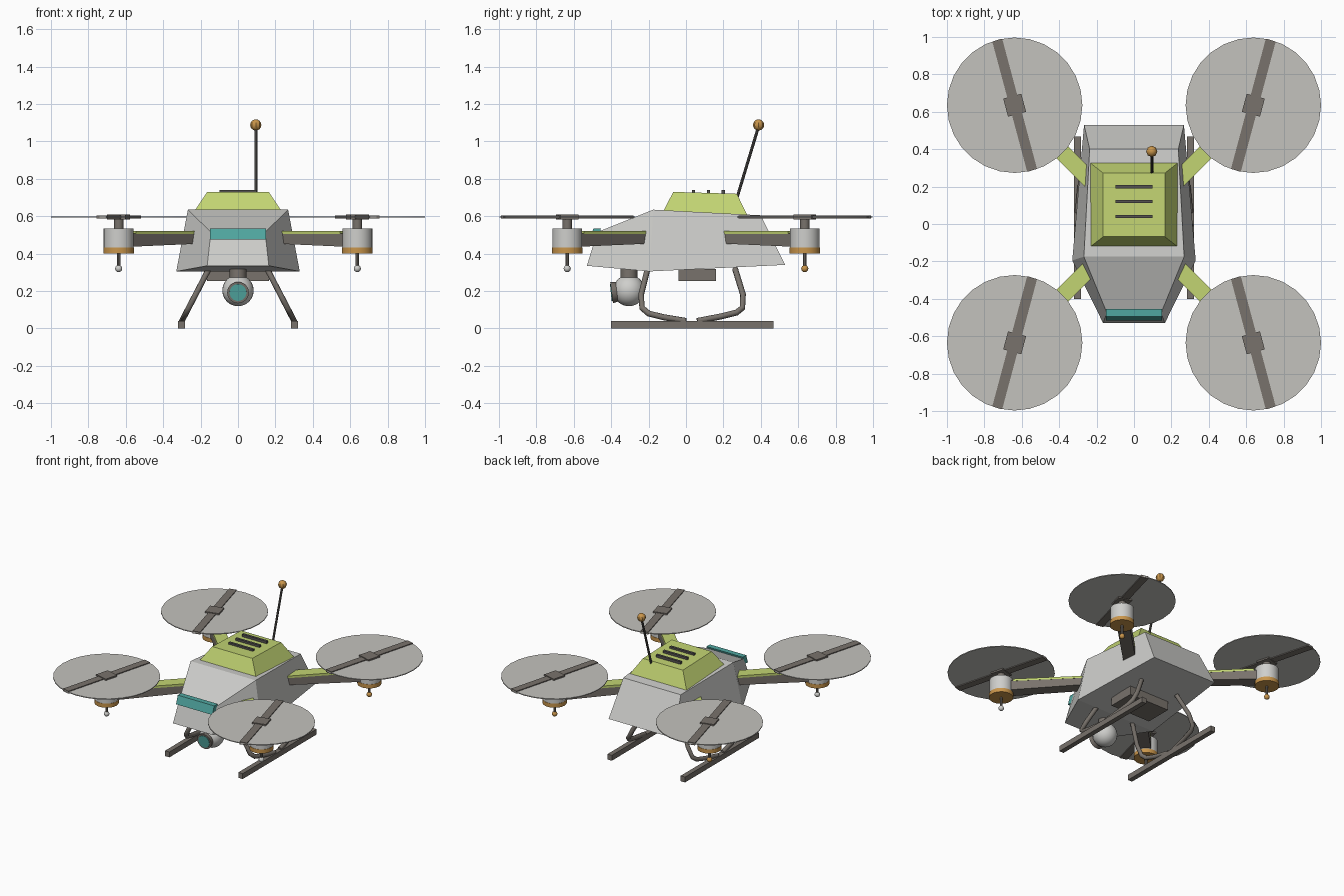
import bpy, bmesh, math
from mathutils import Vector, Matrix

if "Cube" in bpy.data.objects:
    bpy.data.objects.remove(bpy.data.objects["Cube"])


def material(name, rgb):
    m = bpy.data.materials.new(name)
    m.diffuse_color = (*rgb, 1)
    m.use_nodes = True
    m.node_tree.nodes["Principled BSDF"].inputs["Base Color"].default_value = m.diffuse_color
    return m


GREY = material("light grey", (0.62, 0.62, 0.60))
DISC = material("rotor grey", (0.55, 0.54, 0.51))
DARK = material("warm dark grey", (0.19, 0.17, 0.15))
BLACK = material("charcoal", (0.09, 0.085, 0.08))
LIME = material("lime", (0.54, 0.66, 0.17))
TEAL = material("teal", (0.08, 0.38, 0.35))
ORANGE = material("orange", (0.58, 0.30, 0.07))


def finish(name, bm, mat, smooth=False):
    bmesh.ops.recalc_face_normals(bm, faces=bm.faces)
    me = bpy.data.meshes.new(name)
    bm.to_mesh(me)
    bm.free()
    me.materials.append(mat)
    ob = bpy.data.objects.new(name, me)
    bpy.context.collection.objects.link(ob)
    if smooth:
        bpy.ops.object.select_all(action='DESELECT')
        ob.select_set(True)
        bpy.context.view_layer.objects.active = ob
        bpy.ops.object.shade_smooth_by_angle(angle=math.radians(35))
    return ob


def box(name, centre, size, mat, angle=0):
    bm = bmesh.new()
    bmesh.ops.create_cube(bm, size=1, matrix=Matrix.Translation(centre)
                          @ Matrix.Rotation(angle, 4, 'Z') @ Matrix.Diagonal((*size, 1)))
    return finish(name, bm, mat)


def rod(name, a, b, r, mat, sides=24, r2=None):
    a, b = Vector(a), Vector(b)
    bm = bmesh.new()
    m = Matrix.Translation((a + b) / 2) @ (b - a).to_track_quat('Z', 'Y').to_matrix().to_4x4()
    bmesh.ops.create_cone(bm, cap_ends=True, segments=sides, radius1=r,
                          radius2=r if r2 is None else r2, depth=(b - a).length, matrix=m)
    return finish(name, bm, mat, True)


def ball(name, c, r, mat, seg=20, rings=12):
    bm = bmesh.new()
    bmesh.ops.create_uvsphere(bm, u_segments=seg, v_segments=rings, radius=r,
                              matrix=Matrix.Translation(c))
    return finish(name, bm, mat, True)


def loft(name, sections, mat):
    """Skin between four-cornered sections and close both ends."""
    bm = bmesh.new()
    rings = [[bm.verts.new(p) for p in s] for s in sections]
    for a, b in zip(rings, rings[1:]):
        for i in range(4):
            bm.faces.new((a[i], a[(i + 1) % 4], b[(i + 1) % 4], b[i]))
    bm.faces.new(rings[0])
    bm.faces.new(rings[-1])
    return finish(name, bm, mat)


def tube(name, pts, r, mat):
    cu = bpy.data.curves.new(name, 'CURVE')
    cu.dimensions = '3D'
    cu.bevel_depth = r
    cu.bevel_resolution = 2
    cu.use_fill_caps = True
    sp = cu.splines.new('POLY')
    sp.points.add(len(pts) - 1)
    for p, co in zip(sp.points, pts):
        p.co = (*co, 1)
    cu.materials.append(mat)
    ob = bpy.data.objects.new(name, cu)
    bpy.context.collection.objects.link(ob)


# faceted hull: (bottom y, z, half width), (top y, z, half width)
hull = [((-0.53, 0.335, 0.165), (-0.475, 0.515, 0.145)),
        ((-0.195, 0.305, 0.33), (-0.175, 0.635, 0.268)),
        ((0.53, 0.34, 0.267), (0.40, 0.605, 0.237))]
loft("hull", [[(-bw, by, bz), (bw, by, bz), (tw, ty, tz), (-tw, ty, tz)]
              for (by, bz, bw), (ty, tz, tw) in hull], GREY)

# nose light strip
loft("nose_strip", [[(x, -0.515, 0.475), (x, -0.495, 0.535), (x, -0.455, 0.535), (x, -0.47, 0.475)]
                    for x in (-0.15, 0.15)], TEAL)

# canopy with vent slats
loft("canopy", [[(-w, y0, z0), (w, y0, z0), (w, y1, z1), (-w, y1, z1)]
                for w, y0, z0, y1, z1 in ((0.238, -0.125, 0.62, 0.33, 0.60),
                                          (0.165, -0.068, 0.73, 0.272, 0.72))], LIME)
for y in (0.04, 0.12, 0.20):
    box("vent_slat", (0, y, 0.73), (0.20, 0.018, 0.022), BLACK)

# antenna
rod("antenna", (0.095, 0.27, 0.69), (0.095, 0.388, 1.08), 0.008, BLACK, 8)
ball("antenna_tip", (0.095, 0.388, 1.088), 0.03, ORANGE, 8, 8)

# four arms with motors and rotors
for sx in (-1, 1):
    for sy in (-1, 1):
        x, y = sx * 0.638, sy * 0.635
        side = Vector((-sy, sx, 0)).normalized() * 0.043
        arm = []
        for d, z0, z1 in ((0.20, 0.455, 0.508), (0.60, 0.437, 0.508)):
            c = Vector((sx * d, sy * d, 0))
            up = Vector((0, 0, 1))
            arm.append([c - side + up * z0, c + side + up * z0, c + side + up * z1, c - side + up * z1])
        loft("arm", arm, DARK)
        box("arm_cover", (sx * 0.40, sy * 0.40, 0.513), (0.50, 0.088, 0.016), LIME,
            math.atan2(sy, sx))
        rod("motor", (x, y, 0.43), (x, y, 0.535), 0.08, GREY)
        rod("motor_band", (x, y, 0.402), (x, y, 0.432), 0.082, ORANGE)
        rod("motor_shaft", (x, y, 0.53), (x, y, 0.59), 0.026, DARK, 16)
        rod("light_stem", (x, y, 0.33), (x, y, 0.405), 0.009, DARK, 8)
        ball("status_light", (x, y, 0.32), 0.019, GREY if sy < 0 else ORANGE, 12, 8)
        rod("rotor_disc", (x, y, 0.593), (x, y, 0.599), 0.362, DISC, 28)
        tilt = sx * sy * math.radians(75)
        box("rotor_blade", (x, y, 0.596), (0.72, 0.055, 0.018), DARK, tilt)
        box("rotor_hub", (x, y, 0.596), (0.10, 0.10, 0.028), DARK, tilt)

# belly battery
box("battery", (0, 0.06, 0.285), (0.33, 0.20, 0.065), DARK)

# camera under the nose
rod("camera_mount", (0, -0.305, 0.26), (0, -0.305, 0.335), 0.045, DARK)
ball("camera_ball", (0, -0.305, 0.203), 0.084, GREY, 24, 16)
rod("lens_ring", (0, -0.36, 0.197), (0, -0.398, 0.192), 0.05, DARK, 24, 0.058)
rod("lens", (0, -0.392, 0.193), (0, -0.402, 0.192), 0.045, TEAL)

# landing skids with bent legs
front_leg = [(-0.205, 0.32), (-0.24, 0.18), (-0.235, 0.11), (-0.20, 0.08), (-0.12, 0.06), (0.0, 0.04)]
rear_leg = [(0.262, 0.32), (0.305, 0.18), (0.302, 0.11), (0.27, 0.085), (0.19, 0.065), (0.06, 0.04)]
for sx in (-1, 1):
    box("skid", (sx * 0.302, 0.033, 0.02), (0.036, 0.87, 0.04), DARK)
    for name, leg in (("front_leg", front_leg), ("rear_leg", rear_leg)):
        tube(name, [(sx * (0.165 + (0.3 - z) * 0.52), y, z) for y, z in leg], 0.016, DARK)
